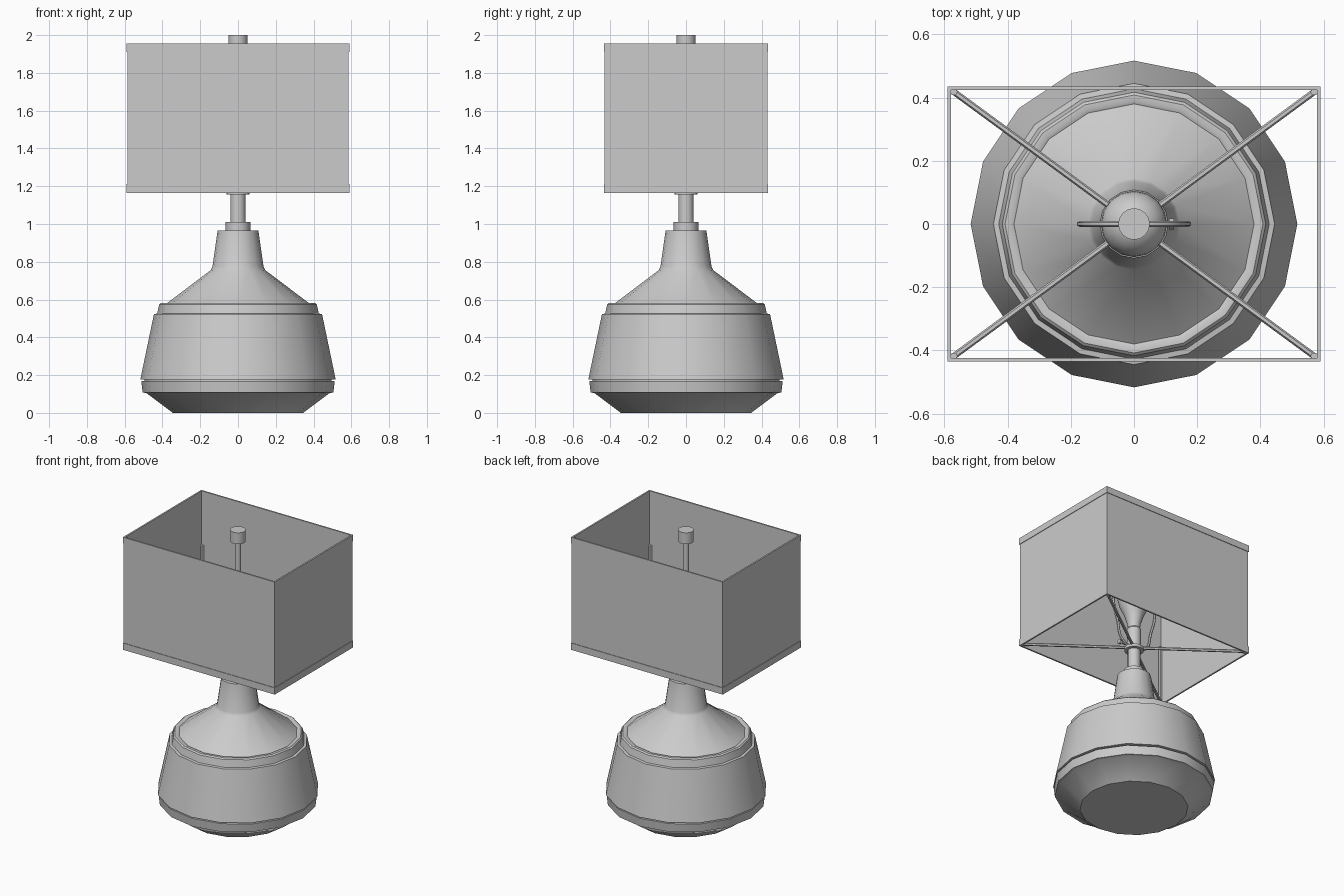
import bpy, bmesh, math
from mathutils import Vector

cube = bpy.data.objects.get("Cube")
if cube:
    bpy.data.objects.remove(cube)

grey = bpy.data.materials.new("light_grey")
grey.use_nodes = True
grey.diffuse_color = (0.6, 0.6, 0.6, 1)
grey.node_tree.nodes["Principled BSDF"].inputs["Base Color"].default_value = (0.6, 0.6, 0.6, 1)


def finish(obj, smooth=True):
    """Give the part its colour and shading."""
    obj.data.materials.clear()
    obj.data.materials.append(grey)
    bpy.ops.object.select_all(action='DESELECT')
    obj.select_set(True)
    bpy.context.view_layer.objects.active = obj
    if smooth:
        bpy.ops.object.shade_smooth_by_angle(angle=math.radians(30))
    return obj


def from_bmesh(name, bm, smooth=True):
    bmesh.ops.recalc_face_normals(bm, faces=bm.faces)
    mesh = bpy.data.meshes.new(name)
    bm.to_mesh(mesh)
    bm.free()
    obj = bpy.data.objects.new(name, mesh)
    bpy.context.collection.objects.link(obj)
    return finish(obj, smooth)


def lathe(name, profile, sides=16):
    """Turn (radius, height) points around z and cap both ends."""
    bm = bmesh.new()
    rings = []
    for r, z in profile:
        rings.append([bm.verts.new((r * math.cos(i * math.tau / sides),
                                    r * math.sin(i * math.tau / sides), z))
                      for i in range(sides)])
    for low, high in zip(rings, rings[1:]):
        for i in range(sides):
            j = (i + 1) % sides
            bm.faces.new((low[i], low[j], high[j], high[i]))
    bm.faces.new(rings[0][::-1])
    bm.faces.new(rings[-1])
    return from_bmesh(name, bm)


def tube(name, points, radius, curved=False):
    """Sweep a round wire along points."""
    curve = bpy.data.curves.new(name, 'CURVE')
    curve.dimensions = '3D'
    curve.bevel_depth = radius
    curve.bevel_resolution = 1
    curve.use_fill_caps = True
    curve.resolution_u = 4
    if curved:
        spline = curve.splines.new('BEZIER')
        spline.bezier_points.add(len(points) - 1)
        for p, co in zip(spline.bezier_points, points):
            p.co = co
            p.handle_left_type = p.handle_right_type = 'AUTO'
    else:
        spline = curve.splines.new('POLY')
        spline.points.add(len(points) - 1)
        for p, co in zip(spline.points, points):
            p.co = (*co, 1)
    obj = bpy.data.objects.new(name, curve)
    bpy.context.collection.objects.link(obj)
    bpy.ops.object.select_all(action='DESELECT')
    obj.select_set(True)
    bpy.context.view_layer.objects.active = obj
    bpy.ops.object.convert(target='MESH')
    return finish(bpy.context.view_layer.objects.active)


def box_sleeve(name, x, y, z0, z1, wall):
    """Rectangular wall, open above and below."""
    bm = bmesh.new()
    loops = []
    for inset, z in ((0, z0), (0, z1), (wall, z1), (wall, z0)):
        loops.append([bm.verts.new((sx * (x - inset), sy * (y - inset), z))
                      for sx, sy in ((-1, -1), (1, -1), (1, 1), (-1, 1))])
    for a, b in zip(loops, loops[1:] + loops[:1]):
        for i in range(4):
            j = (i + 1) % 4
            bm.faces.new((a[i], a[j], b[j], b[i]))
    return from_bmesh(name, bm, smooth=False)


# Turned body with base lip, groove, shoulder step and tapered neck
lathe("body", [(0.345, 0), (0.485, 0.105), (0.505, 0.108), (0.512, 0.168),
               (0.495, 0.17), (0.495, 0.177), (0.517, 0.178), (0.445, 0.523),
               (0.428, 0.526), (0.417, 0.575), (0.408, 0.583), (0.39, 0.583),
               (0.38, 0.578), (0.145, 0.755), (0.135, 0.775), (0.108, 0.965)])
lathe("neck_collar", [(0.065, 0.96), (0.065, 1.01)])
lathe("stem", [(0.04, 1.0), (0.04, 1.16)])

# Lamp holder and bulb
lathe("harp_saddle", [(0.062, 1.155), (0.062, 1.175)])
lathe("socket", [(0.045, 1.17), (0.045, 1.31), (0.038, 1.32)])
bulb = [(0.038, 1.31), (0.042, 1.35), (0.065, 1.42), (0.09, 1.47)]
bulb += [(0.105 * math.cos(a), 1.53 + 0.105 * math.sin(a))
         for a in (math.radians(d) for d in range(0, 90, 15))]
lathe("bulb", bulb + [(0.012, 1.635)])

# Switch key on the left of the socket
tube("switch_shaft", [(0.03, 0, 1.18), (0.12, 0, 1.18)], 0.008)
tube("switch_key", [(0.11, 0, 1.18), (0.126, 0, 1.18)], 0.017)

# Harp, rod and finial
side = [(0.05, 1.175), (0.11, 1.22), (0.135, 1.32), (0.17, 1.46), (0.155, 1.6), (0.09, 1.68)]
path = [(-x, 0, z) for x, z in side] + [(0, 0, 1.7)] + [(x, 0, z) for x, z in reversed(side)]
tube("harp", path, 0.009, curved=True)
lathe("finial_rod", [(0.021, 1.69), (0.021, 1.93)])
lathe("finial", [(0.05, 1.92), (0.05, 2.0)])

# Shade panels with trim bands
box_sleeve("shade", 0.586, 0.431, 1.17, 1.95, 0.006)
box_sleeve("shade_top_trim", 0.59, 0.435, 1.91, 1.955, 0.011)
box_sleeve("shade_bottom_trim", 0.59, 0.435, 1.165, 1.212, 0.011)

# Spider arms and corner posts
for sx, x_name in ((1, "left"), (-1, "right")):
    for sy, y_name in ((-1, "front"), (1, "back")):
        corner = Vector((sx * 0.57, sy * 0.418, 1.178))
        where = f"{y_name}_{x_name}"
        tube(f"spider_arm_{where}", [(sx * 0.03, sy * 0.022, 1.178), corner], 0.01)
        tube(f"corner_post_{where}", [corner - Vector((0, 0, 0.01)),
                                      corner + Vector((0, 0, 0.4))], 0.012)
